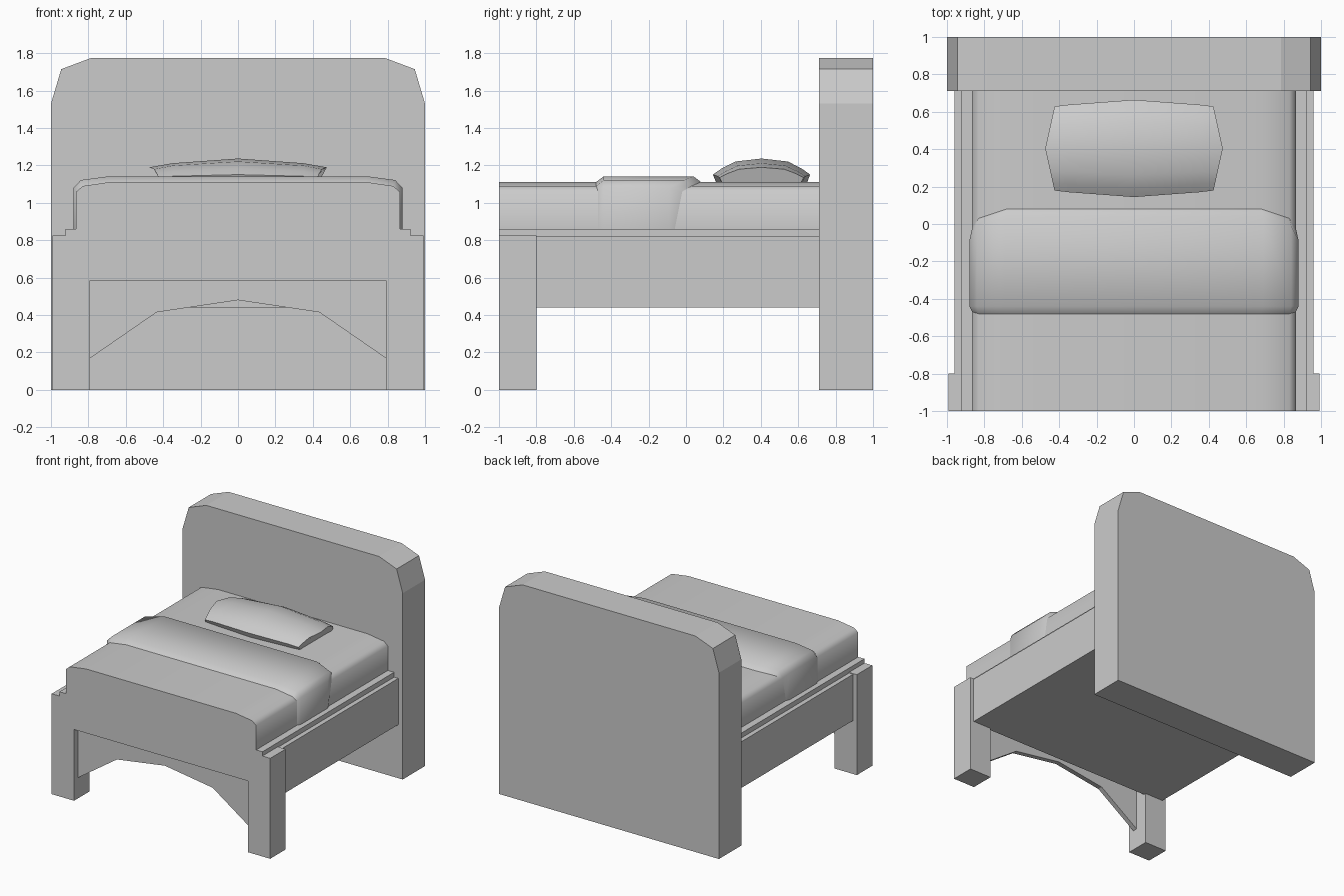
import bpy, bmesh

if "Cube" in bpy.data.objects:
    bpy.data.objects.remove(bpy.data.objects["Cube"])


def make(name, verts, faces, smooth=False):
    mesh = bpy.data.meshes.new(name)
    mesh.from_pydata(verts, [], faces)
    bm = bmesh.new()
    bm.from_mesh(mesh)
    bmesh.ops.recalc_face_normals(bm, faces=bm.faces)
    bm.to_mesh(mesh)
    bm.free()
    obj = bpy.data.objects.new(name, mesh)
    bpy.context.collection.objects.link(obj)
    if smooth:
        bpy.ops.object.select_all(action='DESELECT')
        obj.select_set(True)
        bpy.context.view_layer.objects.active = obj
        bpy.ops.object.shade_smooth_by_angle(angle=0.9)
    return obj


def loft(name, rings, smooth=False):
    """Skin closed rings of equal length and cap both ends."""
    n = len(rings[0])
    faces = [tuple(range(n)), tuple(range((len(rings) - 1) * n, len(rings) * n))]
    for r in range(len(rings) - 1):
        for i in range(n):
            j = (i + 1) % n
            faces.append((r * n + i, r * n + j, (r + 1) * n + j, (r + 1) * n + i))
    return make(name, [v for ring in rings for v in ring], faces, smooth)


def mirrored(half):
    """Right-hand profile points, bottom to top, completed on the left."""
    return half + [(-p[0], *p[1:]) for p in reversed(half) if p[0] != 0]


def extrude(name, half, y0, y1, smooth=False):
    pts = mirrored(half)
    return loft(name, [[(x, y, z) for x, z in pts] for y in (y0, y1)], smooth)


def box(name, x, y0, y1, z0, z1):
    return extrude(name, [(x, z0), (x, z1)], y0, y1)


# Headboard with chamfered corners
extrude("headboard", [(1, 0), (1, 1.53), (0.945, 1.715), (0.785, 1.775)], 0.71, 1)

# Footboard with its two legs
extrude("footboard", [(0.79, 0.585), (0.79, 0), (0.993, 0), (0.993, 0.825)], -1, -0.8)

# Recessed arched panel between the legs
extrude("arch_panel", [(0, 0.48), (0.435, 0.415), (0.79, 0.17), (0.79, 0.585)],
        -0.95, -0.91)

# Bed base and slab under the mattress
box("bed_base", 0.96, -0.82, 0.71, 0.44, 0.82)
box("base_slab", 0.922, -1, 0.71, 0.815, 0.86)

# Mattress with rounded long edges
soft = [(0.865, 0.86), (0.865, 1.06), (0.83, 1.09), (0.68, 1.112)]
extrude("mattress", soft, -1, 0.712, True)

# Folded blanket wrapped over the mattress
puffed = [(0.88, 0.86), (0.88, 1.08), (0.84, 1.122), (0.69, 1.142)]
blanket_rings = []
for shape, ys in ((soft, (-0.47, -0.47, -0.48, -0.48)),
                  (puffed, (-0.44, -0.44, -0.44, -0.44)),
                  (puffed, (-0.09, -0.09, -0.01, 0.04)),
                  (soft, (-0.06, -0.02, 0.03, 0.08))):
    blanket_rings.append(mirrored([(x, y, z) for (x, z), y in zip(shape, ys)]))
loft("blanket", blanket_rings, True)

# Pillow: cushion section swept across the bed with bulging ends
section = [(-0.93, 0), (-1, 0.35), (-0.82, 0.6), (-0.54, 0.88), (0, 1),
           (0.54, 0.88), (0.82, 0.6), (1, 0.35), (0.93, 0)]
pillow_rings = []
for x, bulge, depth, top in ((-0.425, -0.05, 0.225, 1.19), (-0.35, 0, 0.234, 1.212),
                             (0, 0, 0.26, 1.237),
                             (0.35, 0, 0.234, 1.212), (0.425, 0.05, 0.225, 1.19)):
    pillow_rings.append([(x + bulge * (1 - abs(t)), 0.404 + depth * t,
                          1.105 + (top - 1.105) * h) for t, h in section])
loft("pillow", pillow_rings, True)
